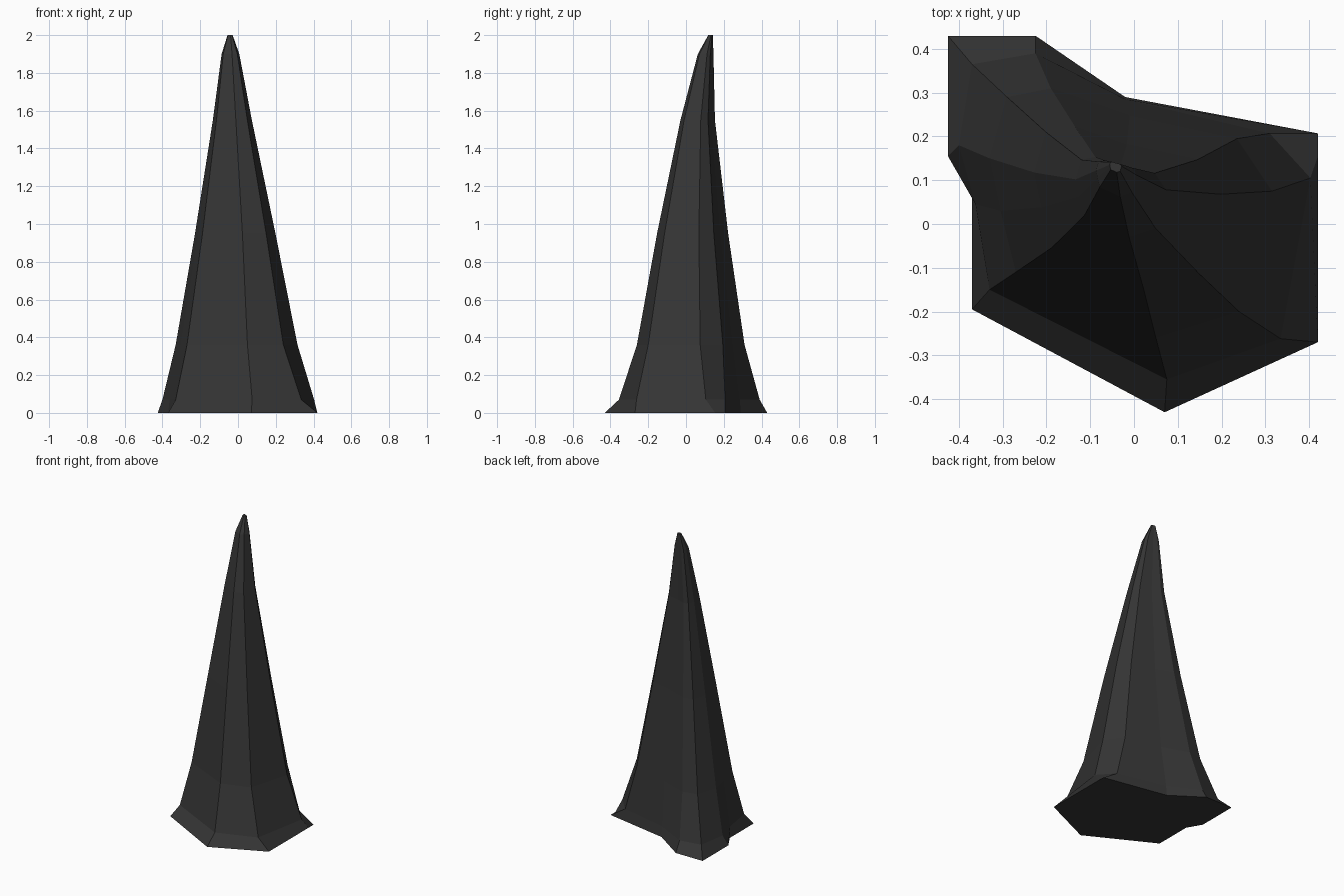
import bpy, bmesh

if "Cube" in bpy.data.objects:
    bpy.data.objects.remove(bpy.data.objects["Cube"])

# Ridge positions around the rock, counter-clockwise from the front point
base = [(.07, -.43), (.42, -.27), (.42, .155), (.42, .207), (-.02, .29),
        (-.225, .43), (-.425, .43), (-.425, .155), (-.37, .06), (-.37, -.195)]
foot = [(.075, -.355), (.335, -.262), (.403, .105), (.31, .207), (-.02, .285),
        (-.225, .39), (-.37, .365), (-.40, .18), (-.362, .045), (-.33, -.15)]
body = [(.05, -.26), (.24, -.20), (.315, .075), (.235, .195), (-.01, .248),
        (-.19, .31), (-.29, .29), (-.33, .15), (-.305, .03), (-.27, -.11)]

# Upper sections: height, centre x, centre y, scale of the body section
sections = [(.95, -.015, .035, .66), (1.55, -.03, .062, .32),
            (1.9, -.04, .104, .145), (2.0, -.042, .13, .042)]
CX, CY = -.008, .025

rings = [(0, base), (.07, foot), (.36, body)]
for z, cx, cy, s in sections:
    rings.append((z, [(cx + (x - CX) * s, cy + (y - CY) * s) for x, y in body]))

# Loft the rings into one closed spire
bm = bmesh.new()
loops = [[bm.verts.new((x, y, z)) for x, y in pts] for z, pts in rings]
n = len(base)
for low, high in zip(loops, loops[1:]):
    for i in range(n):
        j = (i + 1) % n
        bm.faces.new((low[i], low[j], high[j], high[i]))
bm.faces.new(loops[0][::-1])
bm.faces.new(loops[-1])
bmesh.ops.recalc_face_normals(bm, faces=bm.faces)

mesh = bpy.data.meshes.new("rock_spire")
bm.to_mesh(mesh)
bm.free()
spire = bpy.data.objects.new("rock_spire", mesh)
bpy.context.collection.objects.link(spire)

# Dark stone
stone = bpy.data.materials.new("dark_stone")
stone.diffuse_color = (.035, .035, .035, 1)
stone.use_nodes = True
stone.node_tree.nodes["Principled BSDF"].inputs["Base Color"].default_value = stone.diffuse_color
mesh.materials.append(stone)
